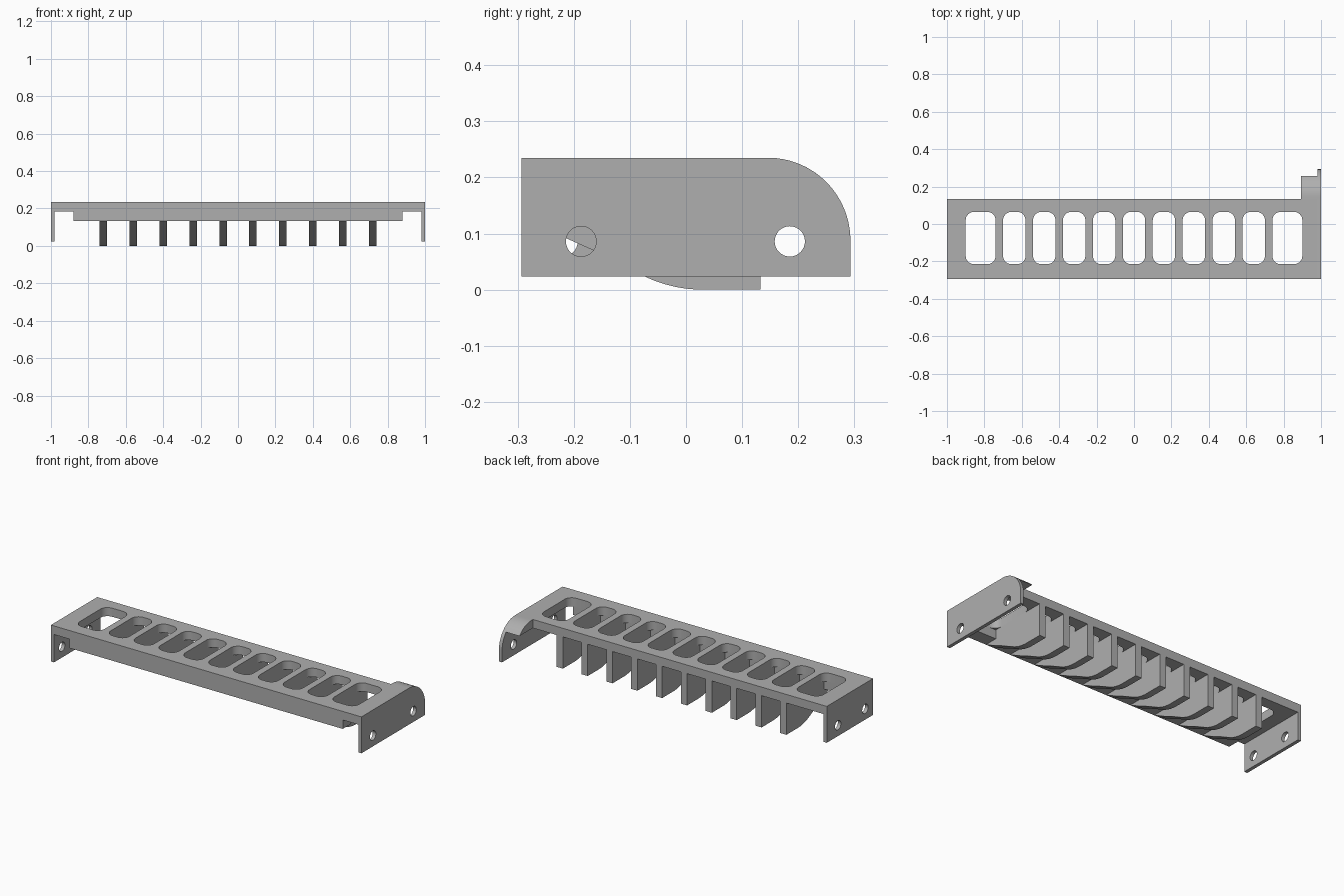
import bpy, bmesh
from math import sin, cos, pi, radians
from mathutils import Matrix

if "Cube" in bpy.data.objects:
    bpy.data.objects.remove(bpy.data.objects["Cube"], do_unlink=True)

grey = bpy.data.materials.new("plain_grey")
grey.use_nodes = True
tone = (0.43, 0.43, 0.43, 1)
grey.diffuse_color = tone
grey.node_tree.nodes["Principled BSDF"].inputs["Base Color"].default_value = tone

# Main dimensions
FRONT, BACK, TAIL = -0.293, 0.133, 0.293
TOP, UNDER, LIP_Z, FOOT = 0.235, 0.185, 0.133, 0.023
WALL = 0.02
ROUND = 0.147
SIDEWAYS = Matrix(((0, 0, 1, 0), (1, 0, 0, 0), (0, 1, 0, 0), (0, 0, 0, 1)))


def arc(cx, cy, r, start, end, steps):
    angles = [radians(start + (end - start) * i / steps) for i in range(steps + 1)]
    return [(cx + r * cos(a), cy + r * sin(a)) for a in angles]


def circle(cx, cy, r):
    return arc(cx, cy, r, 0, 360, 32)[:-1]


def rounded_slot(x0, x1, y0, y1, r):
    points = []
    for cx, cy, a in ((x1 - r, y1 - r, 0), (x0 + r, y1 - r, 90),
                      (x0 + r, y0 + r, 180), (x1 - r, y0 + r, 270)):
        points += arc(cx, cy, r, a, a + 90, 8)
    return points


def panel(name, outline, low, high, holes=(), sideways=True):
    """Flat outline with holes, thickened from low to high along its normal."""
    curve = bpy.data.curves.new(name, 'CURVE')
    curve.dimensions = '2D'
    curve.fill_mode = 'BOTH'
    curve.extrude = (high - low) / 2
    for loop in [outline, *holes]:
        spline = curve.splines.new('POLY')
        spline.points.add(len(loop) - 1)
        for point, (u, v) in zip(spline.points, loop):
            point.co = (u, v, 0, 1)
        spline.use_cyclic_u = True
    helper = bpy.data.objects.new(name + "_outline", curve)
    bpy.context.collection.objects.link(helper)
    bpy.context.view_layer.update()
    graph = bpy.context.evaluated_depsgraph_get()
    mesh = bpy.data.meshes.new_from_object(helper.evaluated_get(graph))
    bpy.data.objects.remove(helper)
    bpy.data.curves.remove(curve)

    mesh.transform(Matrix.Translation((0, 0, (low + high) / 2)))
    if sideways:
        mesh.transform(SIDEWAYS)
    bm = bmesh.new()
    bm.from_mesh(mesh)
    bmesh.ops.remove_doubles(bm, verts=bm.verts, dist=0.00005)
    bmesh.ops.recalc_face_normals(bm, faces=bm.faces)
    bm.to_mesh(mesh)
    bm.free()
    mesh.materials.clear()
    mesh.materials.append(grey)
    obj = bpy.data.objects.new(name, mesh)
    bpy.context.collection.objects.link(obj)
    bpy.ops.object.select_all(action='DESELECT')
    obj.select_set(True)
    bpy.context.view_layer.objects.active = obj
    bpy.ops.object.shade_smooth_by_angle(angle=radians(30))
    return obj


def rectangle(u0, u1, v0, v1):
    return [(u0, v0), (u1, v0), (u1, v1), (u0, v1)]


# Slotted top plate
spans = [(0.16 * i - 0.06, 0.16 * i + 0.06) for i in range(-4, 5)]
spans += [(-0.9, -0.74), (0.74, 0.9)]
slots = [rounded_slot(a, b, -0.215, 0.065, 0.045) for a, b in spans]
inner = 1 - WALL
panel("top_plate", rectangle(-inner, inner, FRONT, BACK), UNDER, TOP, slots, False)

# Front lip below the plate
panel("front_lip", rectangle(FRONT, -0.215, LIP_Z, UNDER), -0.88, 0.88)

# Ribs with a sloping, curved lower edge
rib = [(FRONT, LIP_Z), (-0.21, 0.09), (-0.165, 0.07)]
rib += arc(0.03, 0.24, 0.24, 244, 270, 10)
rib += [(BACK, 0), (BACK, UNDER), (FRONT, UNDER)]
for i in range(10):
    x = -0.72 + 0.16 * i
    panel(f"rib_{i + 1}", rib, x - 0.02, x + 0.02)

# Short square end plate
panel("right_end_plate", rectangle(FRONT, BACK, FOOT, TOP), -1, -inner,
      [circle(y, 0.086, 0.027) for y in (-0.22, 0.03)])

# Long end plate with a rounded upper back corner
corner_y, corner_z = TAIL - ROUND, TOP - ROUND
long_side = [(FRONT, FOOT), (TAIL, FOOT)]
long_side += arc(corner_y, corner_z, ROUND, 0, 90, 24) + [(FRONT, TOP)]
panel("left_end_plate", long_side, inner, 1,
      [circle(y, 0.086, 0.027) for y in (-0.187, 0.185)])

# Curved hood that tapers down behind the plate
hood = [(BACK, UNDER)] + arc(corner_y, corner_z, ROUND, 41.3, 90, 14) + [(BACK, TOP)]
panel("rear_hood", hood, 0.893, inner)
